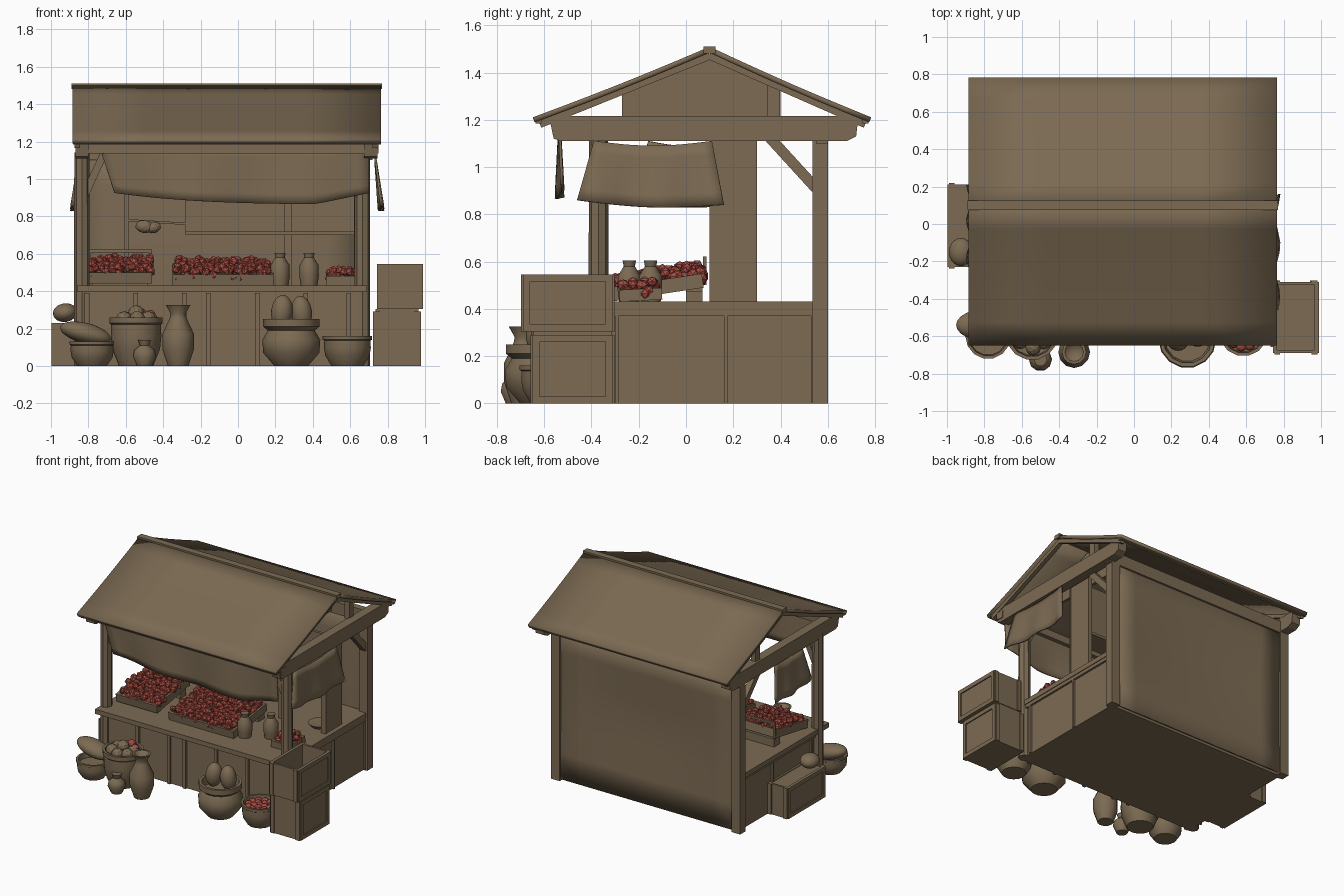
import bpy, bmesh, math, random
from mathutils import Matrix, Vector

if "Cube" in bpy.data.objects:
    bpy.data.objects.remove(bpy.data.objects["Cube"])
random.seed(4)

def material(name, c):
    m = bpy.data.materials.new(name)
    m.diffuse_color = (*c, 1)
    m.use_nodes = True
    m.node_tree.nodes["Principled BSDF"].inputs["Base Color"].default_value = m.diffuse_color
    return m
BROWN = material("weathered brown", (0.200, 0.145, 0.086))
RED = material("fruit red", (0.40, 0.075, 0.055))

def finish(name, bm, mat=BROWN, smooth=False):
    bmesh.ops.recalc_face_normals(bm, faces=bm.faces)
    me = bpy.data.meshes.new(name)
    bm.to_mesh(me)
    bm.free()
    me.materials.append(mat)
    if smooth:
        me.shade_smooth()
        me.set_sharp_from_angle(angle=math.radians(40))
    ob = bpy.data.objects.new(name, me)
    bpy.context.collection.objects.link(ob)
    return ob

def add_box(bm, a, b, M=Matrix()):
    c = [(p + q) / 2 for p, q in zip(a, b)]
    s = [q - p for p, q in zip(a, b)]
    bmesh.ops.create_cube(bm, size=1, matrix=M @ Matrix.Translation(c) @ Matrix.Diagonal((*s, 1)))

def box(name, x0, x1, y0, y1, z0, z1):
    bm = bmesh.new()
    add_box(bm, (x0, y0, z0), (x1, y1, z1))
    return finish(name, bm)

def strut(name, p, q, w, d):
    """Square bar from p to q."""
    p, q = Vector(p), Vector(q)
    bm = bmesh.new()
    rot = (q - p).to_track_quat('Z', 'X').to_matrix().to_4x4()
    add_box(bm, (-w / 2, -d / 2, 0), (w / 2, d / 2, (q - p).length), Matrix.Translation(p) @ rot)
    return finish(name, bm)

def lathe(name, x, y, z, profile, segs=14, mat=BROWN):
    bm = bmesh.new()
    vs = [bm.verts.new((r, 0, h)) for r, h in profile]
    es = [bm.edges.new(e) for e in zip(vs, vs[1:])]
    bmesh.ops.spin(bm, geom=vs + es, axis=(0, 0, 1), cent=(0, 0, 0), steps=segs, angle=2 * math.pi)
    bmesh.ops.remove_doubles(bm, verts=bm.verts, dist=0.0005)
    bmesh.ops.translate(bm, verts=bm.verts, vec=(x, y, z))
    return finish(name, bm, mat, True)

def sheet(name, f, nu, nv, thick):
    """Cloth or roof surface from f(u, v), given thickness."""
    bm = bmesh.new()
    g = [[bm.verts.new(f(i / nu, j / nv)) for j in range(nv + 1)] for i in range(nu + 1)]
    for i in range(nu):
        for j in range(nv):
            bm.faces.new((g[i][j], g[i + 1][j], g[i + 1][j + 1], g[i][j + 1]))
    ob = finish(name, bm, BROWN, False)
    ob.data.shade_smooth()
    mod = ob.modifiers.new("thickness", 'SOLIDIFY')
    mod.thickness, mod.offset = thick, 0
    ob.data.set_sharp_from_angle(angle=math.radians(40))
    return ob

def blobs(name, items, mat=BROWN, sub=2):
    """Balls: (centre, radii, tilt about y)."""
    bm = bmesh.new()
    for c, r, t in items:
        M = Matrix.Translation(c) @ Matrix.Rotation(t, 4, 'Y') @ Matrix.Diagonal((*r, 1))
        bmesh.ops.create_icosphere(bm, subdivisions=sub, radius=1, matrix=M)
    return finish(name, bm, mat, sub > 2)

def crate(name, x0, x1, y0, y1, z0, h, tilt=0, t=0.015, fruit=False, battens=False):
    """Open crate, tilted about its front bottom edge."""
    w, d = x1 - x0, y1 - y0
    M = Matrix.Translation((x0, y0, z0)) @ Matrix.Rotation(tilt, 4, 'X')
    bm = bmesh.new()
    add_box(bm, (0, 0, 0), (w, d, t), M)
    for a, b in (((0, 0), (w, t)), ((0, d - t), (w, d)), ((0, 0), (t, d)), ((w - t, 0), (w, d))):
        add_box(bm, (*a, 0), (*b, h), M)
    if battens:
        e = 0.008
        for px in (0, w - 0.03):
            for py in (-e, d):
                add_box(bm, (px, py, 0), (px + 0.03, py + e, h), M)
        for py in (0, d - 0.03):
            add_box(bm, (w, py, 0), (w + e, py + 0.03, h), M)
            add_box(bm, (-e, py, 0), (0, py + 0.03, h), M)
        for pz in (0, h - 0.03):
            add_box(bm, (w, 0, pz), (w + e, d, pz + 0.03), M)
            add_box(bm, (-e, 0, pz), (0, d, pz + 0.03), M)
    finish(name, bm)
    if fruit:
        s, items = 0.036, []
        for layer in range(2):
            for i in range(int((w - 0.04) / s) + 1):
                for j in range(int((d - 0.04) / s) + 1):
                    p = Vector((0.03 + i * s, 0.03 + j * s, h - 0.012 + layer * 0.026))
                    p += Vector([random.uniform(-0.014, 0.014) for _ in range(3)])
                    r = random.uniform(0.021, 0.029)
                    items.append((M @ p, (r, r, r * 0.9), random.random() * 3))
        blobs(name + "_fruit", items, RED, 1)

# Base, counter and side panelling
box("counter_base", -0.83, 0.67, -0.40, 0.56, 0, 0.40)
box("counter_top", -0.86, 0.69, -0.47, 0.56, 0.395, 0.43)
for i, x in enumerate((-0.82, -0.56, -0.30, -0.17, 0.09, 0.35, 0.58)):
    box("front_batten_%d" % i, x, x + 0.025, -0.415, -0.39, 0, 0.39)
for sx, xs in (("right", 0.665), ("left", -0.845)):
    for i, y in enumerate((-0.30, 0.16, 0.53)):
        box("%s_side_batten_%d" % (sx, i), xs, xs + 0.02, y, y + 0.015, 0, 0.39)
    box(sx + "_side_rail", xs, xs + 0.02, -0.40, 0.54, 0.37, 0.395)

# Posts, side beams, rafters and braces
for side, x in (("left", -0.835), ("right", 0.665)):
    box(side + "_back_post", x - 0.035, x + 0.035, 0.535, 0.60, 0, 1.14)
    lathe(side + "_front_post", x, -0.37, 0, [(0, 0), (0.042, 0), (0.042, 0.6), (0.04, 1.14), (0, 1.14)], 8)
    xb = x + (0.045 if x > 0 else 0.0)
    bm = bmesh.new()
    prof = [(-0.58, 1.215), (-0.56, 1.12), (-0.53, 1.11), (0.68, 1.11), (0.72, 1.13), (0.73, 1.215)]
    f = bm.faces.new([bm.verts.new((xb - 0.035, y, z)) for y, z in prof])
    ex = bmesh.ops.extrude_face_region(bm, geom=[f])
    bmesh.ops.translate(bm, vec=(0.07, 0, 0), verts=[v for v in ex["geom"] if isinstance(v, bmesh.types.BMVert)])
    finish(side + "_beam", bm)
    strut(side + "_back_brace", (x, 0.55, 0.91), (x, 0.34, 1.14), 0.045, 0.045)
    strut(side + "_front_brace", (x, -0.37, 0.88), (x + (0.12 if x < 0 else -0.12), -0.37, 1.14), 0.04, 0.04)
    xr = -0.86 if x < 0 else 0.735
    strut(side + "_front_rafter", (xr, -0.62, 1.185), (xr, 0.10, 1.475), 0.04, 0.03)
    strut(side + "_back_rafter", (xr, 0.76, 1.185), (xr, 0.10, 1.475), 0.04, 0.03)
    strut(side + "_king_strut", (x, 0.37, 1.20), (x, 0.37, 1.36), 0.04, 0.05)
box("front_header", -0.87, 0.75, -0.56, -0.50, 1.135, 1.19)
box("back_header", -0.86, 0.72, 0.55, 0.60, 1.10, 1.19)

# Roof slopes with slight sag, ridge cap and eave rods
def slope(y_eave):
    def f(u, v):
        sag = 0.006 * math.sin(math.pi * v)
        return (-0.885 + 1.65 * u, 0.10 + (y_eave - 0.10) * v, 1.497 - 0.297 * v - sag)
    return f
sheet("front_roof", slope(-0.645), 4, 6, 0.022)
sheet("back_roof", slope(0.78), 4, 6, 0.022)
strut("ridge_cap", (-0.89, 0.10, 1.496), (0.77, 0.10, 1.496), 0.03, 0.05)
for n, y in (("front", -0.625), ("back", 0.76)):
    strut(n + "_eave_rod", (-0.883, y, 1.196), (0.765, y, 1.196), 0.025, 0.025)

# Back wall sheet, partition and hanging panels inside
sheet("back_wall", lambda u, v: (-0.83 + 1.49 * u, 0.58 - 0.03 * math.sin(math.pi * u) * math.sin(math.pi * v) ** 2,
                                 0.01 + 1.15 * v), 8, 6, 0.015)
box("side_partition", 0.625, 0.655, 0.10, 0.30, 0.42, 1.15)
box("partition_edge", 0.62, 0.66, 0.10, 0.115, 0.42, 1.15)
box("inner_panel", -0.28, 0.63, 0.20, 0.22, 0.71, 1.12)
box("inner_shelf", -0.28, 0.63, 0.12, 0.29, 0.70, 0.72)
box("inner_post", 0.245, 0.285, 0.13, 0.17, 0.43, 1.12)
box("left_inner_post", -0.61, -0.585, 0.20, 0.225, 0.43, 1.12)
bm = bmesh.new()
bm.faces.new([bm.verts.new((0.5, y, z)) for y, z in ((-0.27, 1.20), (0.40, 1.20), (0.40, 1.34), (0.10, 1.465), (-0.27, 1.325))])
gable = finish("gable_panel", bm)
gable.modifiers.new("thickness", 'SOLIDIFY').thickness = 0.02

# Hanging cloths
def front_cloth(u, v):
    low = 0.865 + 0.06 * (1 - u) ** 3 + 0.06 * max(0, u - 0.8) / 0.2
    x = -0.74 + 1.44 * u + 0.08 * v * (1 - u) ** 2
    return (x, -0.535 + 0.015 * math.sin(u * 15) * v, 1.17 + (low - 1.17) * v)
sheet("front_cloth", front_cloth, 24, 6, 0.012)
def side_cloth(xs, sgn, y0, w):
    def f(u, v):
        y = y0 + w * u + v * (0.05 * u - 0.07 * (1 - u))
        return (xs + sgn * (0.03 * v + 0.012 * math.sin(u * 14) * v), y,
                1.11 - 0.02 * math.sin(math.pi * u) - v * (0.25 + 0.02 * u))
    return f
sheet("right_cloth", side_cloth(0.735, 1, -0.39, 0.50), 12, 5, 0.012)
sheet("left_cloth", side_cloth(-0.85, -1, -0.16, 0.32), 12, 5, 0.012)

# Fruit trays and goods on the counter
crate("left_tray", -0.80, -0.46, -0.30, 0.08, 0.44, 0.06, 0.17, fruit=True)
box("left_tray_support", -0.78, -0.48, 0.0, 0.07, 0.43, 0.49)
for x in (-0.80, -0.475):
    strut("tray_handle_post", (x + 0.007, 0.08, 0.50), (x + 0.007, 0.08, 0.62), 0.015, 0.015)
strut("tray_handle", (-0.80, 0.08, 0.615), (-0.46, 0.08, 0.615), 0.015, 0.015)
crate("middle_tray", -0.35, 0.19, -0.32, 0.08, 0.43, 0.06, 0.15, fruit=True)
box("middle_tray_support", -0.33, 0.17, 0.0, 0.07, 0.42, 0.475)
crate("small_tray", 0.47, 0.63, -0.28, -0.10, 0.43, 0.05, 0.05, fruit=True)
bottle = [(0, 0), (0.045, 0), (0.052, 0.05), (0.05, 0.11), (0.025, 0.15), (0.03, 0.175), (0, 0.175)]
lathe("counter_jar_a", 0.225, -0.24, 0.43, bottle, 10)
lathe("counter_jar_b", 0.38, -0.15, 0.43, bottle, 10)
lathe("counter_plate", 0.55, 0.18, 0.43, [(0, 0), (0.05, 0), (0.08, 0.03), (0.07, 0.03), (0, 0.015)], 12)
blobs("hanging_bundle", [((-0.50, 0.2, 0.745), (0.05, 0.03, 0.035), 0.2), ((-0.45, 0.2, 0.74), (0.04, 0.03, 0.03), -0.3)])
strut("bundle_rod", (-0.60, 0.21, 0.78), (-0.28, 0.21, 0.76), 0.012, 0.012)

# Stacked crates at right, chest at left
crate("lower_right_crate", 0.73, 0.97, -0.65, -0.31, 0, 0.29, battens=True)
box("lower_crate_lid", 0.735, 0.965, -0.645, -0.315, 0.27, 0.305)
crate("upper_right_crate", 0.75, 0.98, -0.69, -0.31, 0.305, 0.24, battens=True)
crate("left_chest", -0.99, -0.83, -0.23, 0.21, 0, 0.23, battens=True)
box("left_chest_lid", -0.985, -0.835, -0.225, 0.205, 0.20, 0.225)
blobs("chest_sack", [((-0.925, -0.15, 0.285), (0.065, 0.075, 0.05), -0.15)], sub=3)

# Baskets, pots and jars on the ground
def bowl(name, x, y, r, h, neck=1.0):
    lathe(name, x, y, 0, [(0, 0), (r * 0.68, 0), (r * 0.95, h * 0.35), (r, h * 0.6), (r * 0.9 * neck, h * 0.85),
                          (r * 0.96 * neck, h * 0.88), (r * 0.96 * neck, h), (r * 0.84 * neck, h), (r * 0.8 * neck, h * 0.72), (0, h * 0.72)])
bowl("far_left_basket", -0.78, -0.60, 0.115, 0.13, 1.1)
blobs("long_sack", [((-0.815, -0.54, 0.175), (0.14, 0.08, 0.055), 0.25)], sub=3)
bowl("produce_basket", -0.545, -0.585, 0.135, 0.26, 1.1)
blobs("basket_produce", [((-0.545 + 0.075 * math.cos(a), -0.585 + 0.075 * math.sin(a), 0.25), (0.045, 0.045, 0.042), a)
                         for a in (0.3, 1.4, 2.6, 3.7, 4.8, 5.7)] + [((-0.545, -0.585, 0.28), (0.045,) * 3, 0)])
blobs("basket_red_fruit", [((-0.47, -0.55, 0.27), (0.03,) * 3, 0), ((-0.52, -0.52, 0.28), (0.03,) * 3, 0)], RED)
lathe("small_pot", -0.50, -0.725, 0, [(0, 0), (0.04, 0), (0.062, 0.05), (0.055, 0.085), (0.025, 0.11), (0.035, 0.14), (0, 0.14)], 10)
lathe("tall_jar", -0.32, -0.685, 0, [(0, 0), (0.055, 0), (0.085, 0.09), (0.085, 0.17), (0.045, 0.255), (0.04, 0.28),
                                     (0.065, 0.325), (0.05, 0.325), (0, 0.28)], 12)
lathe("big_pot", 0.285, -0.615, 0, [(0, 0), (0.09, 0), (0.15, 0.07), (0.155, 0.14), (0.125, 0.19), (0.15, 0.21),
                                    (0.15, 0.25), (0.13, 0.25), (0.12, 0.19), (0, 0.19)])
blobs("pot_gourds", [((0.235, -0.62, 0.29), (0.058, 0.058, 0.09), 0.1), ((0.34, -0.60, 0.285), (0.056, 0.056, 0.09), -0.1)], sub=3)
bowl("right_bowl", 0.585, -0.575, 0.125, 0.16, 1.1)
blobs("bowl_fruit", [((0.585 + r * math.cos(a), -0.575 + r * math.sin(a), 0.13), (0.028,) * 3, 0)
                     for r, n in ((0, 1), (0.04, 5), (0.08, 11)) for a in [k * 2 * math.pi / n for k in range(n)]], RED)
